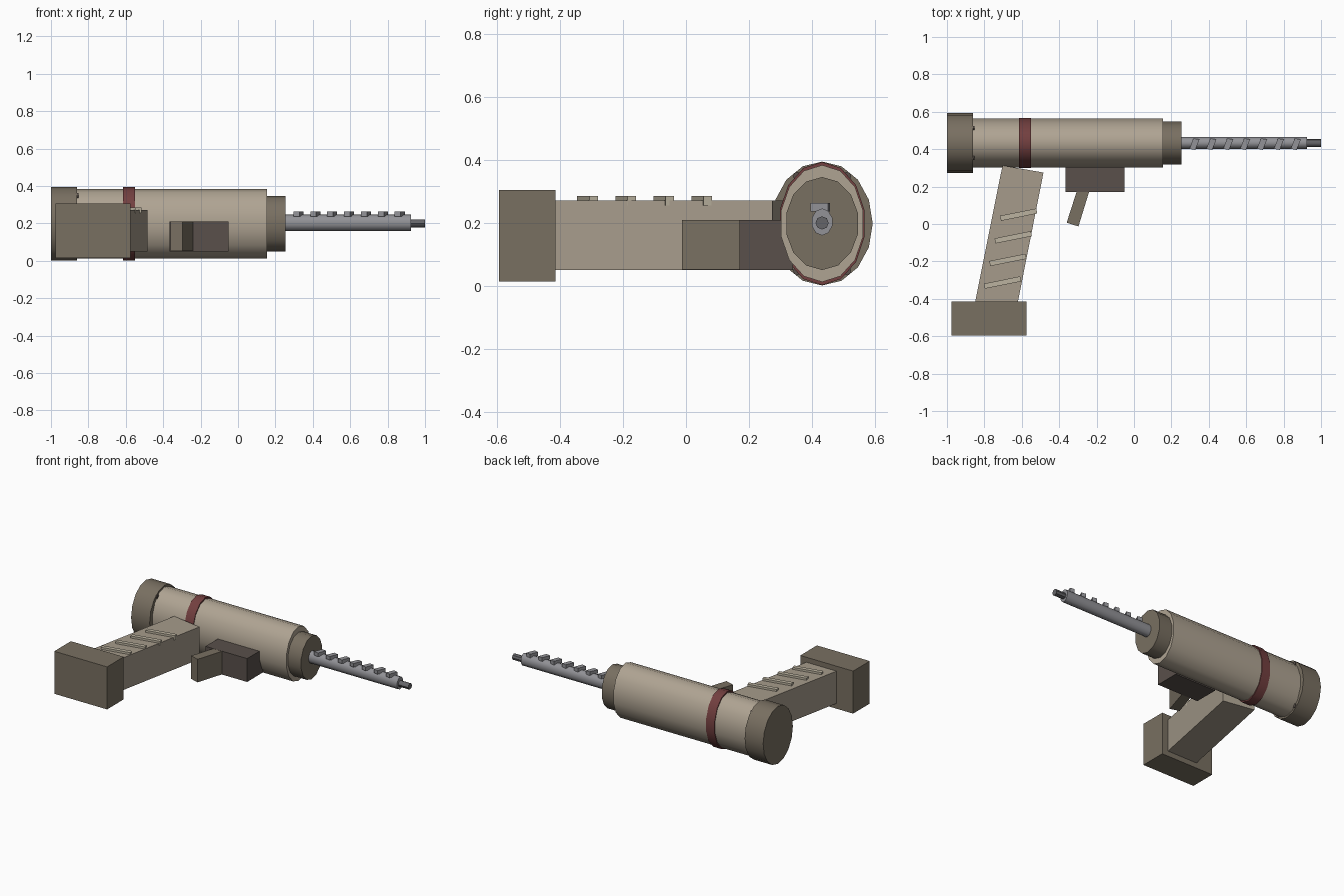
import bpy, bmesh, math
from mathutils import Vector

if "Cube" in bpy.data.objects:
    bpy.data.objects.remove(bpy.data.objects["Cube"])

CY, CZ = 0.433, 0.198  # barrel axis


def material(name, r, g, b):
    m = bpy.data.materials.new(name)
    m.diffuse_color = (r, g, b, 1)
    m.use_nodes = True
    m.node_tree.nodes["Principled BSDF"].inputs["Base Color"].default_value = m.diffuse_color
    return m


TAN = material("tan_casing", 0.43, 0.37, 0.29)
GRIP = material("grip_tan", 0.38, 0.33, 0.26)
RIB = material("rib_tan", 0.50, 0.45, 0.35)
BROWN = material("brown_plastic", 0.19, 0.16, 0.12)
DARK = material("dark_plastic", 0.10, 0.08, 0.07)
RED = material("dark_red", 0.17, 0.05, 0.05)
STEEL = material("steel", 0.29, 0.29, 0.31)
TIP = material("dark_steel", 0.13, 0.13, 0.14)


def finish(name, bm, mat, smooth=False):
    bmesh.ops.recalc_face_normals(bm, faces=bm.faces)
    me = bpy.data.meshes.new(name)
    bm.to_mesh(me)
    bm.free()
    me.materials.append(mat)
    ob = bpy.data.objects.new(name, me)
    bpy.context.collection.objects.link(ob)
    if smooth:
        bpy.ops.object.select_all(action='DESELECT')
        ob.select_set(True)
        bpy.context.view_layer.objects.active = ob
        bpy.ops.object.shade_smooth_by_angle(angle=math.radians(45))
    return ob


def prism(name, pts, axis, lo, hi, mat, smooth=False):
    """Extrude a 2D profile along z (pts = x, y) or along x (pts = y, z)."""
    bm = bmesh.new()
    place = (lambda p, h: (p[0], p[1], h)) if axis == 'z' else (lambda p, h: (h, p[0], p[1]))
    face = bm.faces.new([bm.verts.new(place(p, lo)) for p in pts])
    ext = bmesh.ops.extrude_face_region(bm, geom=[face], use_keep_orig=True)
    move = Vector((0, 0, hi - lo)) if axis == 'z' else Vector((hi - lo, 0, 0))
    bmesh.ops.translate(bm, vec=move, verts=[v for v in ext['geom'] if isinstance(v, bmesh.types.BMVert)])
    return finish(name, bm, mat, smooth)


def tube(name, x0, x1, ry, rz, sides, mat, y=CY, z=CZ):
    """Oval cylinder along x with a vertex at the top."""
    pts = [(y + ry * math.sin(a), z + rz * math.cos(a))
           for a in (2 * math.pi * i / sides for i in range(sides))]
    return prism(name, pts, 'x', x0, x1, mat, True)


def block(name, x0, x1, y0, y1, z0, z1, mat):
    return prism(name, [(x0, y0), (x1, y0), (x1, y1), (x0, y1)], 'z', z0, z1, mat)


# Motor housing
tube("rear_cap", -1.0, -0.86, 0.161, 0.197, 16, BROWN)
tube("motor_housing", -0.87, 0.155, 0.134, 0.186, 14, TAN)
tube("accent_ring", -0.615, -0.55, 0.138, 0.196, 14, RED)
tube("nose_collar", 0.145, 0.255, 0.117, 0.148, 14, BROWN)

# Small screws where the cap meets the housing
for i, (sy, sz) in enumerate([(-1, -1), (-1, 1), (1, -1), (1, 1)]):
    tube(f"cap_screw_{i + 1}", -0.87, -0.854, 0.012, 0.015, 8, DARK,
         CY + sy * 0.08, CZ + sz * 0.15)

# Drill bit, with slanted flutes along its top
tube("drill_bit", 0.245, 0.925, 0.034, 0.043, 10, STEEL, z=0.203)
tube("bit_tip", 0.915, 1.0, 0.021, 0.021, 8, TIP, z=0.2)
for i in range(7):
    x, y = 0.323 + 0.0903 * i, 0.427
    prism(f"flute_{i + 1}",
          [(x - 0.027, y - 0.025), (x + 0.005, y - 0.031), (x + 0.027, y + 0.025), (x - 0.005, y + 0.031)],
          'z', 0.237, 0.263, STEEL)

# Raked grip and its ribs
prism("grip", [(-0.703, 0.313), (-0.484, 0.275), (-0.635, -0.488), (-0.856, -0.45)],
      'z', 0.05, 0.271, GRIP)
for i in range(4):
    x, y = -0.617 - 0.0287 * i, 0.05 - 0.121 * i
    prism(f"grip_rib_{i + 1}",
          [(x - 0.094, y - 0.033), (x + 0.1, y + 0.006), (x + 0.094, y + 0.033), (x - 0.1, y - 0.006)],
          'z', 0.255, 0.285, RIB)

# Battery at the foot of the grip
block("battery", -0.975, -0.575, -0.595, -0.415, 0.014, 0.305, BROWN)

# Trigger mount and trigger
block("trigger_mount", -0.365, -0.05, 0.17, 0.34, 0.05, 0.21, DARK)
prism("trigger", [(-0.36, 0.007), (-0.297, -0.013), (-0.236, 0.185), (-0.298, 0.2)],
      'z', 0.051, 0.209, BROWN)
